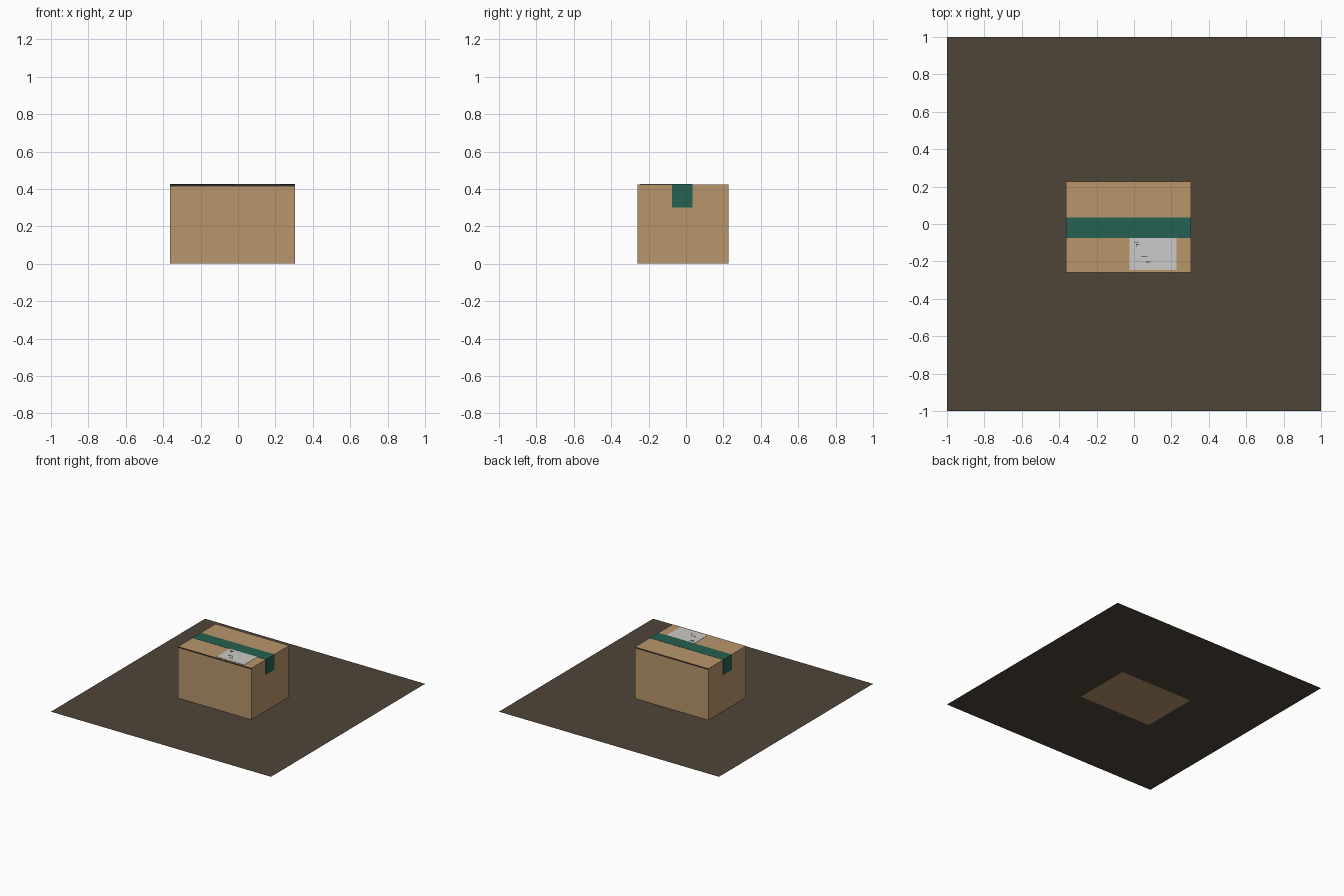
import bpy
import bmesh

cube = bpy.data.objects.get("Cube")
if cube:
    bpy.data.objects.remove(cube, do_unlink=True)


def material(name, r, g, b):
    m = bpy.data.materials.new(name)
    m.use_nodes = True
    m.diffuse_color = (r, g, b, 1)
    bsdf = m.node_tree.nodes["Principled BSDF"]
    bsdf.inputs["Base Color"].default_value = (r, g, b, 1)
    bsdf.inputs["Roughness"].default_value = 0.9
    return m


cardboard = material("cardboard", 0.48, 0.305, 0.15)
dark_edge = material("dark cardboard edge", 0.045, 0.03, 0.02)
green = material("green tape", 0.018, 0.12, 0.083)
paper = material("label paper", 0.6, 0.59, 0.57)
ink = material("black ink", 0.01, 0.01, 0.01)
floor = material("dark floor", 0.08, 0.06, 0.039)


def finish(name, bm, *mats):
    bmesh.ops.recalc_face_normals(bm, faces=bm.faces)
    mesh = bpy.data.meshes.new(name)
    bm.to_mesh(mesh)
    bm.free()
    for m in mats:
        mesh.materials.append(m)
    ob = bpy.data.objects.new(name, mesh)
    bpy.context.collection.objects.link(ob)
    return ob


def block(lo, hi):
    bm = bmesh.new()
    bmesh.ops.create_cube(bm, size=1)
    for v in bm.verts:
        v.co = [(a + b) / 2 + c * (b - a) for a, b, c in zip(lo, hi, v.co)]
    return bm


# Box extents
X0, X1, Y0, Y1, TOP = -0.363, 0.304, -0.26, 0.228, 0.424

# Floor sheet, just above the underside of the box
bm = bmesh.new()
bmesh.ops.create_grid(bm, x_segments=1, y_segments=1, size=1)
for v in bm.verts:
    v.co.z = 0.001
finish("floor_sheet", bm, floor)

# Carton, with dark flap edges along the front and back
bm = block((X0, Y0, 0), (X1, Y1, TOP))
bmesh.ops.bisect_plane(bm, geom=bm.verts[:] + bm.edges[:] + bm.faces[:],
                       plane_co=(0, 0, TOP - 0.011), plane_no=(0, 0, 1))
bm.normal_update()
for f in bm.faces:
    if abs(f.normal.y) > 0.9 and f.calc_center_median().z > TOP - 0.011:
        f.material_index = 1
finish("carton", bm, cardboard, dark_edge)

# Tape folded over the top and down both ends
T, DROP = 0.0015, 0.30
profile = [(X0 - T, DROP), (X0 - T, TOP + T), (X1 + T, TOP + T), (X1 + T, DROP),
           (X1, DROP), (X1, TOP), (X0, TOP), (X0, DROP)]
bm = bmesh.new()
face = bm.faces.new([bm.verts.new((x, -0.074, z)) for x, z in profile])
ext = bmesh.ops.extrude_face_region(bm, geom=[face])
for v in ext["geom"]:
    if isinstance(v, bmesh.types.BMVert):
        v.co.y = 0.036
finish("packing_tape", bm, green)

# Shipping label
L = TOP + 0.002
finish("label", block((-0.023, -0.245, TOP), (0.228, -0.074, L)), paper)

# Small printed marks on the label: centre x, centre y, width, depth
marks = [(0.014, -0.098, 0.022, 0.004), (0.02, -0.108, 0.02, 0.004),
         (0.012, -0.113, 0.004, 0.012), (0.055, -0.172, 0.036, 0.004),
         (0.066, -0.203, 0.006, 0.004), (0.076, -0.203, 0.006, 0.004),
         (0.086, -0.203, 0.006, 0.004)]
for i, (x, y, w, d) in enumerate(marks):
    finish(f"label_mark_{i + 1}",
           block((x - w / 2, y - d / 2, L), (x + w / 2, y + d / 2, L + 0.001)), ink)
